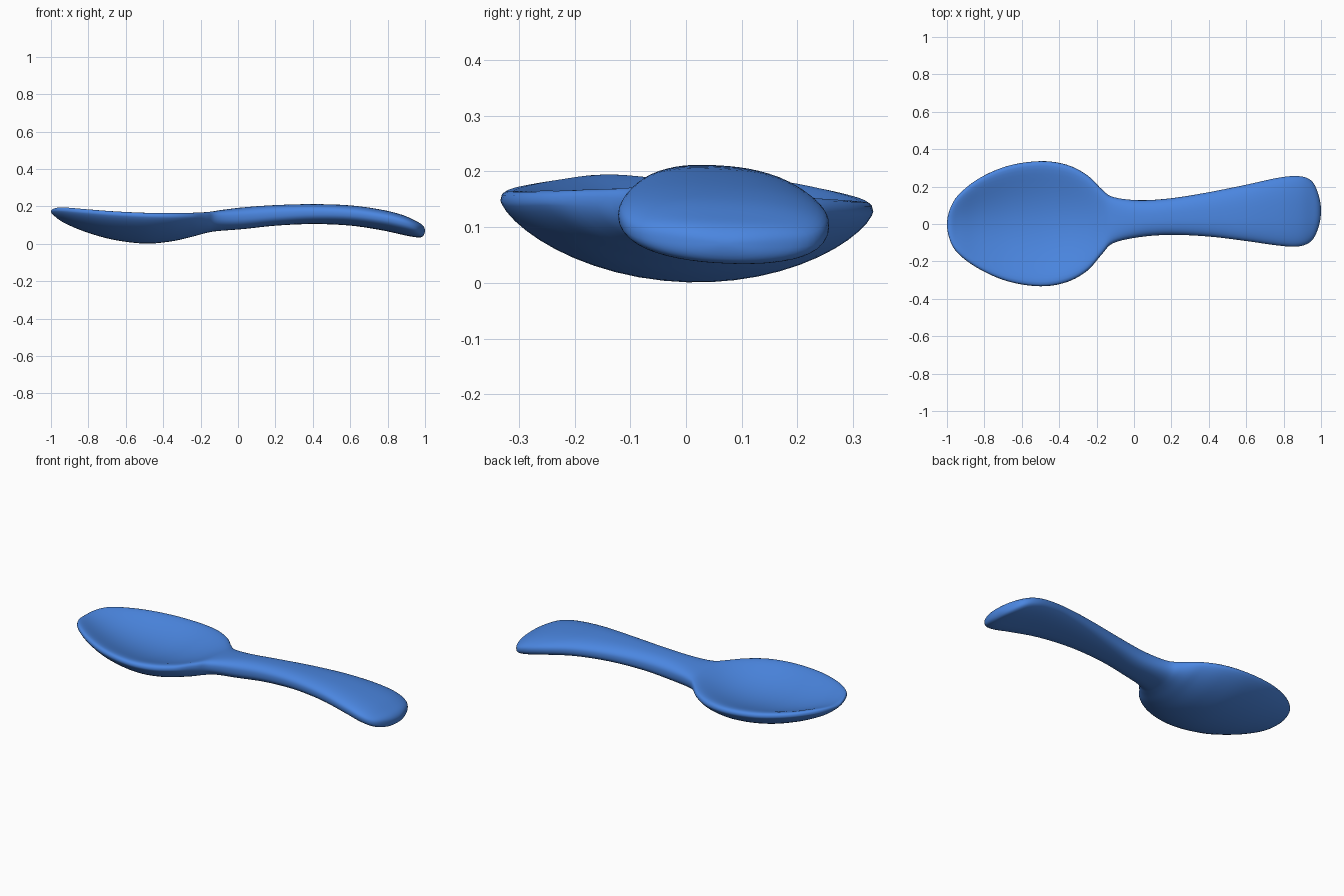
import bpy, bmesh, math

cube = bpy.data.objects.get("Cube")
if cube:
    bpy.data.objects.remove(cube, do_unlink=True)

# Cross-sections along the spoon:
# x, low y, high y, edge z, bottom z, top centre z, dish strength
STATIONS = [
    (-1.0, 0, 0, .172, .172, .172, 0),
    (-.98, -.098, .09, .174, .147, .184, .03),
    (-.93, -.168, .165, .171, .112, .169, .08),
    (-.82, -.245, .249, .16, .065, .134, .12),
    (-.67, -.308, .312, .147, .022, .105, .145),
    (-.5, -.333, .336, .138, .001, .094, .149),
    (-.36, -.311, .317, .135, .012, .104, .14),
    (-.25, -.25, .261, .137, .036, .13, .1),
    (-.17, -.16, .184, .137, .058, .158, .05),
    (-.11, -.102, .144, .135, .068, .176, .02),
    (.03, -.07, .127, .14, .079, .194, 0),
    (.2, -.058, .138, .152, .097, .206, 0),
    (.4, -.067, .17, .16, .106, .211, 0),
    (.6, -.091, .21, .153, .098, .204, 0),
    (.77, -.115, .247, .13, .073, .18, 0),
    (.88, -.12, .256, .107, .049, .152, 0),
    (.95, -.089, .23, .084, .036, .121, 0),
    (.987, -.015, .155, .074, .039, .098, 0),
    (1.0, .07, .07, .07, .07, .07, 0),
]
STEPS, RING = 5, 48


def mirrored(s):
    """Station continued past a closed tip, so that the tip comes out round."""
    x, lo, hi, edge, bottom, top, dish = s
    return (x, hi, lo, edge, top, bottom, -dish)


def spline(p, t):
    a, b, c, d = p
    return b + .5 * t * (c - a + t * (2*a - 5*b + 4*c - d + t * (3*(b - c) + d - a)))


def section(s):
    """Boxy oval along the handle, blending to a dished lens in the bowl."""
    x, lo, hi, edge, bottom, top, dish = s
    centre, half = (lo + hi) / 2, (hi - lo) / 2
    bowl = max(0, min(1, dish / .1)) if x > -.8 else 1
    square = .8 + .2 * bowl
    tilt = -.045 + .015 * bowl
    points = []
    for i in range(RING):
        angle = 2 * math.pi * i / RING
        c, h = math.cos(angle), math.sin(angle)
        y = half * math.copysign(abs(c) ** square, c)
        if h >= 0:
            z = edge + (top - edge + dish) * h ** square - dish * h * h
        else:
            z = edge - (edge - bottom) * abs(h) ** (square + .4 * bowl)
        points.append((x, centre + y, z + tilt * y))
    return points


# Smooth the run of stations
path = [mirrored(STATIONS[1])] + STATIONS + [mirrored(STATIONS[-2])]
rows = []
for k in range(len(STATIONS) - 1):
    for j in range(STEPS):
        rows.append([spline(p, j / STEPS) for p in zip(*path[k:k + 4])])

# Loft the body and close both tips
bm = bmesh.new()
rings = [[bm.verts.new(p) for p in section(r)] for r in rows[1:]]
for a, b in zip(rings, rings[1:]):
    for i in range(RING):
        n = (i + 1) % RING
        bm.faces.new((a[i], a[n], b[n], b[i]))
for ring, tip in ((rings[0], STATIONS[0]), (rings[-1], STATIONS[-1])):
    v = bm.verts.new((tip[0], tip[1], tip[3]))
    for i in range(RING):
        bm.faces.new((ring[i], ring[(i + 1) % RING], v))
bmesh.ops.recalc_face_normals(bm, faces=bm.faces)
mesh = bpy.data.meshes.new("spoon")
bm.to_mesh(mesh)
bm.free()
mesh.shade_smooth()
spoon = bpy.data.objects.new("spoon", mesh)
bpy.context.collection.objects.link(spoon)

# Blue plastic
blue = bpy.data.materials.new("blue")
blue.use_nodes = True
blue.diffuse_color = (.07, .24, .75, 1)
blue.node_tree.nodes["Principled BSDF"].inputs["Base Color"].default_value = blue.diffuse_color
mesh.materials.append(blue)
